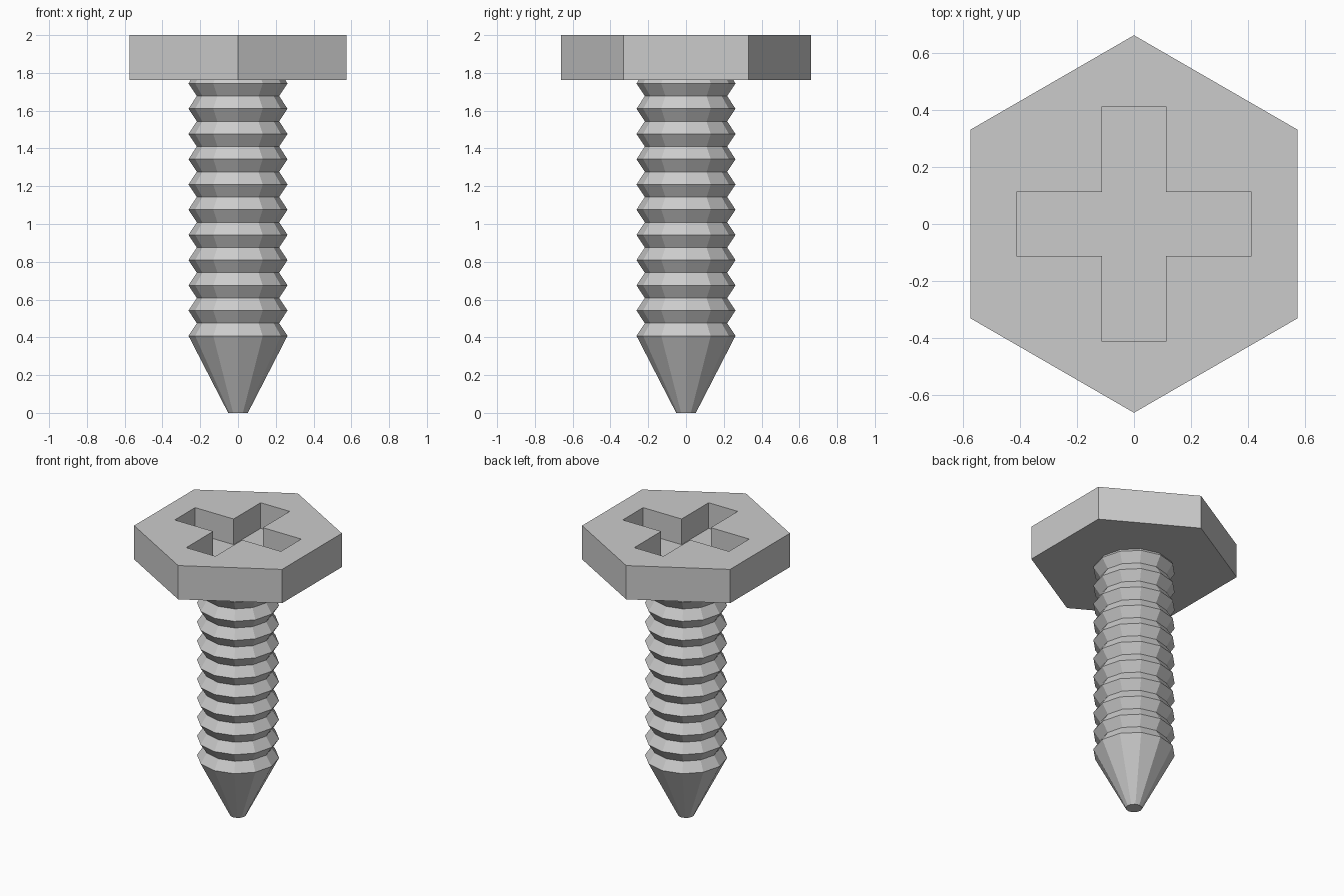
import bpy
import bmesh
from math import cos, sin, pi

cube = bpy.data.objects.get("Cube")
if cube:
    bpy.data.objects.remove(cube)

steel = bpy.data.materials.new("grey steel")
steel.use_nodes = True
GREY = (0.6, 0.6, 0.6, 1)
steel.diffuse_color = GREY
steel.node_tree.nodes["Principled BSDF"].inputs["Base Color"].default_value = GREY

HEAD_BOTTOM, HEAD_TOP = 1.763, 2.0


def finish(bm, name):
    bmesh.ops.recalc_face_normals(bm, faces=bm.faces)
    mesh = bpy.data.meshes.new(name)
    bm.to_mesh(mesh)
    bm.free()
    mesh.materials.append(steel)
    obj = bpy.data.objects.new(name, mesh)
    bpy.context.collection.objects.link(obj)
    return obj


def prism(name, outline, bottom, top):
    bm = bmesh.new()
    face = bm.faces.new([bm.verts.new((x, y, bottom)) for x, y in outline])
    extruded = bmesh.ops.extrude_face_region(bm, geom=[face])["geom"]
    verts = [v for v in extruded if isinstance(v, bmesh.types.BMVert)]
    bmesh.ops.translate(bm, verts=verts, vec=(0, 0, top - bottom))
    return finish(bm, name)


# Hexagonal head with corners to the front and back
hexagon = [(0.663 * sin(k * pi / 3), 0.663 * cos(k * pi / 3)) for k in range(6)]
head = prism("head", hexagon, HEAD_BOTTOM, HEAD_TOP)

# Cross-shaped driver slot, made from one arm turned four times
A, L = 0.113, 0.412
cross = []
for k in range(4):
    c, s = round(cos(k * pi / 2)), round(sin(k * pi / 2))
    cross += [(c * x - s * y, s * x + c * y) for x, y in ((L, -A), (L, A), (A, A))]
cutter = prism("slot_cutter", cross, HEAD_TOP - 0.18, HEAD_TOP + 0.1)
cutter.hide_render = True
cutter.hide_viewport = True
cutter.display_type = 'WIRE'
slot = head.modifiers.new("driver slot", 'BOOLEAN')
slot.operation = 'DIFFERENCE'
slot.solver = 'EXACT'
slot.object = cutter

# Twelve-sided shank: blunt point, then evenly spaced thread ridges
SIDES, RIDGES, PITCH, START = 12, 11, 0.1336, 0.408
profile = [(0.052, 0)]
for k in range(RIDGES):
    z = START + k * PITCH
    profile.append((0.262, z))
    if k < RIDGES - 1:
        profile.append((0.218, z + PITCH / 2))
profile.append((0.25, HEAD_BOTTOM))

bm = bmesh.new()
rings = [[bm.verts.new((r * cos(2 * pi * k / SIDES), r * sin(2 * pi * k / SIDES), z))
          for k in range(SIDES)] for r, z in profile]
for low, high in zip(rings, rings[1:]):
    for k in range(SIDES):
        n = (k + 1) % SIDES
        bm.faces.new((low[k], low[n], high[n], high[k]))
bm.faces.new(rings[0])
bm.faces.new(rings[-1])
finish(bm, "threaded_shank")
